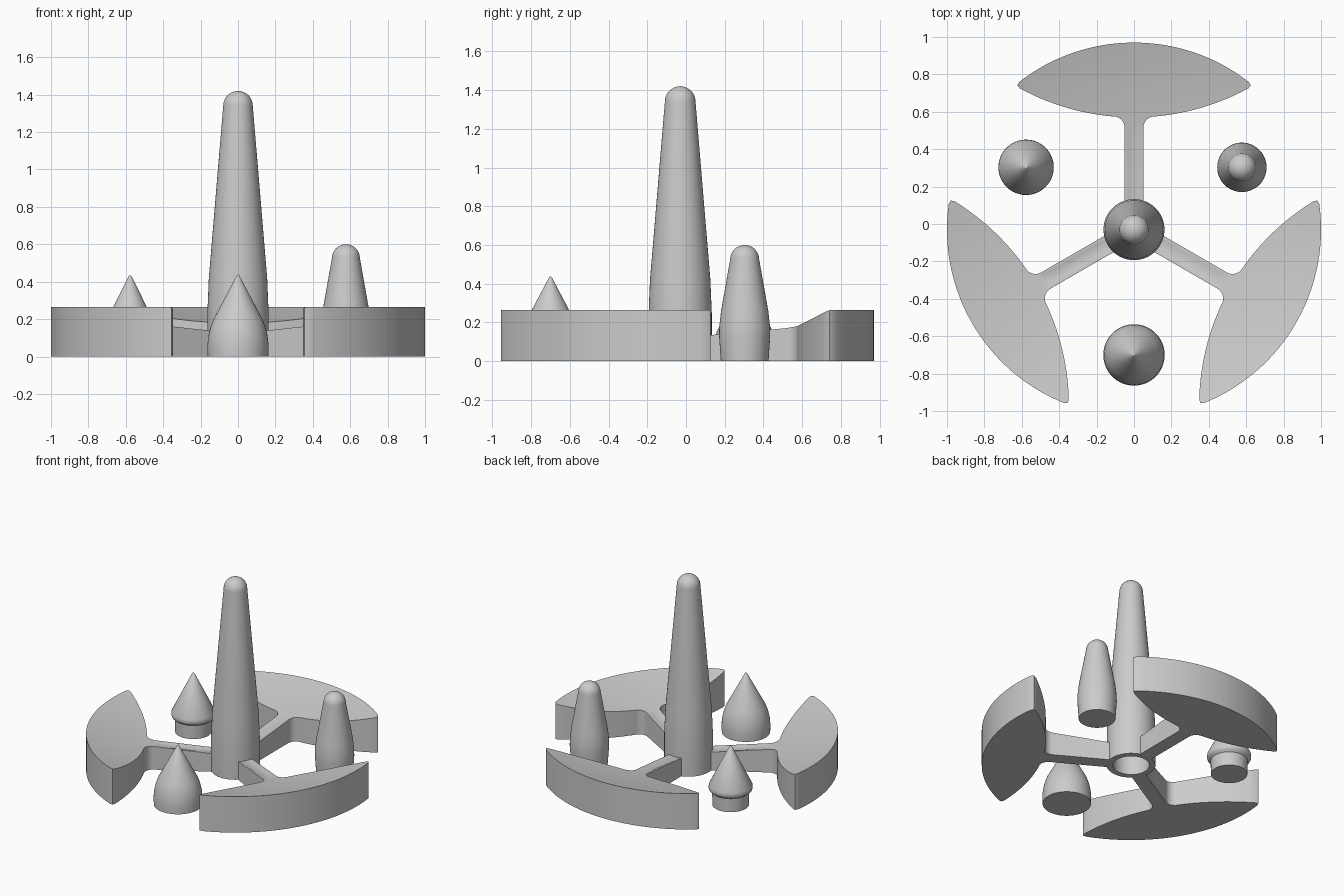
import bpy, bmesh
from math import sin, cos, pi, sqrt, radians
from mathutils import Matrix, Vector

cube = bpy.data.objects.get("Cube")
if cube:
    bpy.data.objects.remove(cube, do_unlink=True)

grey = bpy.data.materials.new("plain_grey")
grey.use_nodes = True
colour = (0.6, 0.6, 0.6, 1)
grey.diffuse_color = colour
grey.node_tree.nodes["Principled BSDF"].inputs["Base Color"].default_value = colour

HUB = Vector((0, -0.03, 0))


def finish(bm, name, location, turn=0):
    bmesh.ops.recalc_face_normals(bm, faces=bm.faces)
    mesh = bpy.data.meshes.new(name)
    bm.to_mesh(mesh)
    bm.free()
    mesh.materials.append(grey)
    obj = bpy.data.objects.new(name, mesh)
    obj.location = location
    obj.rotation_euler.z = turn
    bpy.context.collection.objects.link(obj)
    bpy.ops.object.select_all(action='DESELECT')
    obj.select_set(True)
    bpy.context.view_layer.objects.active = obj
    bpy.ops.object.shade_smooth_by_angle(angle=radians(35))
    return obj


def lathe(name, profile, location):
    """Revolve (radius, height) points about the z axis."""
    bm = bmesh.new()
    verts = [bm.verts.new((r, 0, z)) for r, z in profile]
    edges = [bm.edges.new(pair) for pair in zip(verts, verts[1:])]
    bmesh.ops.spin(bm, geom=verts + edges, cent=(0, 0, 0), axis=(0, 0, 1),
                   angle=2 * pi, steps=64, use_merge=False)
    bmesh.ops.remove_doubles(bm, verts=bm.verts, dist=0.0002)
    return finish(bm, name, location)


def dome(radius, top, steps=8):
    """Quarter circle that closes a profile at its top."""
    return [(radius * cos(i * pi / 2 / steps),
             top - radius + radius * sin(i * pi / 2 / steps))
            for i in range(steps + 1)]


# Hollow central post
lathe("central_post",
      [(0, 1.3), (0.05, 1.3), (0.122, 0.3), (0.122, 0), (0.163, 0),
       (0.163, 0.25), (0.156, 0.42)] + dome(0.079, 1.42), HUB)

# Three loose pegs between the blades
lathe("front_pointed_peg",
      [(0, 0), (0.162, 0), (0.164, 0.05), (0.16, 0.1), (0.149, 0.15),
       (0.133, 0.195), (0.007, 0.433), (0, 0.44)], (0, -0.7, 0))
lathe("right_flared_peg",
      [(0, 0), (0.122, 0), (0.124, 0.1), (0.143, 0.115), (0.148, 0.128),
       (0.146, 0.15), (0.008, 0.43), (0, 0.435)], (-0.577, 0.303, 0))
lathe("left_round_peg",
      [(0, 0), (0.123, 0), (0.132, 0.13), (0.131, 0.18), (0.122, 0.26)]
      + dome(0.075, 0.6), (0.577, 0.303, 0))


def inner_arc(x):
    return 1.88 - sqrt(1.28 ** 2 - x * x)


def blade_outline():
    """Arm and crescent blade, pointing along +y from the hub."""
    half = [(0.05, 0.135)]
    for i in range(8):                                  # arm to blade fillet
        a = pi - i * pi / 2 / 8
        half.append((0.11 + 0.06 * cos(a), 0.545 + 0.06 * sin(a)))
    for i in range(15):                                 # inner edge
        x = 0.11 + 0.5 * i / 14
        half.append((x, inner_arc(x)))
    half.append((0.625, 0.771))                         # tip
    for i in range(20):                                 # outer edge
        a = 0.659 * (1 - i / 20)
        half.append((sin(a), cos(a)))
    return half + [(0, 1)] + [(-x, y) for x, y in reversed(half)]


def add_blade(name, turn):
    bm = bmesh.new()
    face = bm.faces.new([bm.verts.new((x, y, 0)) for x, y in blade_outline()])
    rim = list(bm.edges)

    # Rings that carry the rounded top edge
    radius, inset, drops = 0.02, 0, {v: 0.02 for v in face.verts}
    for depth in (0.0015, 0.006, 0.012, 0.02):
        bmesh.ops.inset_region(bm, faces=[face], thickness=depth - inset,
                               use_even_offset=True, use_boundary=True)
        inset = depth
        drop = radius - sqrt(max(0, radius ** 2 - (radius - depth) ** 2))
        drops.update({v: drop for v in face.verts})

    # Cut the middle so that it can follow the dish
    inner = {face}
    cuts = [((i * 0.1 - 0.55, 0, 0), (1, 0, 0)) for i in range(12)]
    cuts += [((0, 0.2 + i * 0.06, 0), (0, 1, 0)) for i in range(14)]
    for point, normal in cuts:
        geom = list(inner) + list({e for f in inner for e in f.edges}) \
            + list({v for f in inner for v in f.verts})
        result = bmesh.ops.bisect_plane(bm, geom=geom, plane_co=point,
                                        plane_no=normal, dist=0.0001)
        inner = {g for g in result["geom"] if isinstance(g, bmesh.types.BMFace)}

    # Dished top, rising with distance from the hub
    for v in bm.verts:
        v.co.z = 0.13 + 0.135 * v.co.xy.length_squared - drops.get(v, 0)

    # Upright walls and flat base
    walls = bmesh.ops.extrude_edge_only(bm, edges=rim)["geom"]
    for v in walls:
        if isinstance(v, bmesh.types.BMVert):
            v.co.z = 0
    base = [e for e in walls if isinstance(e, bmesh.types.BMEdge)
            and all(v.co.z == 0 for v in e.verts)]
    bmesh.ops.contextual_create(bm, geom=base)
    return finish(bm, name, HUB, turn)


for i, side in enumerate(("back", "right", "left")):
    add_blade(side + "_blade_and_arm", i * 2 * pi / 3)
